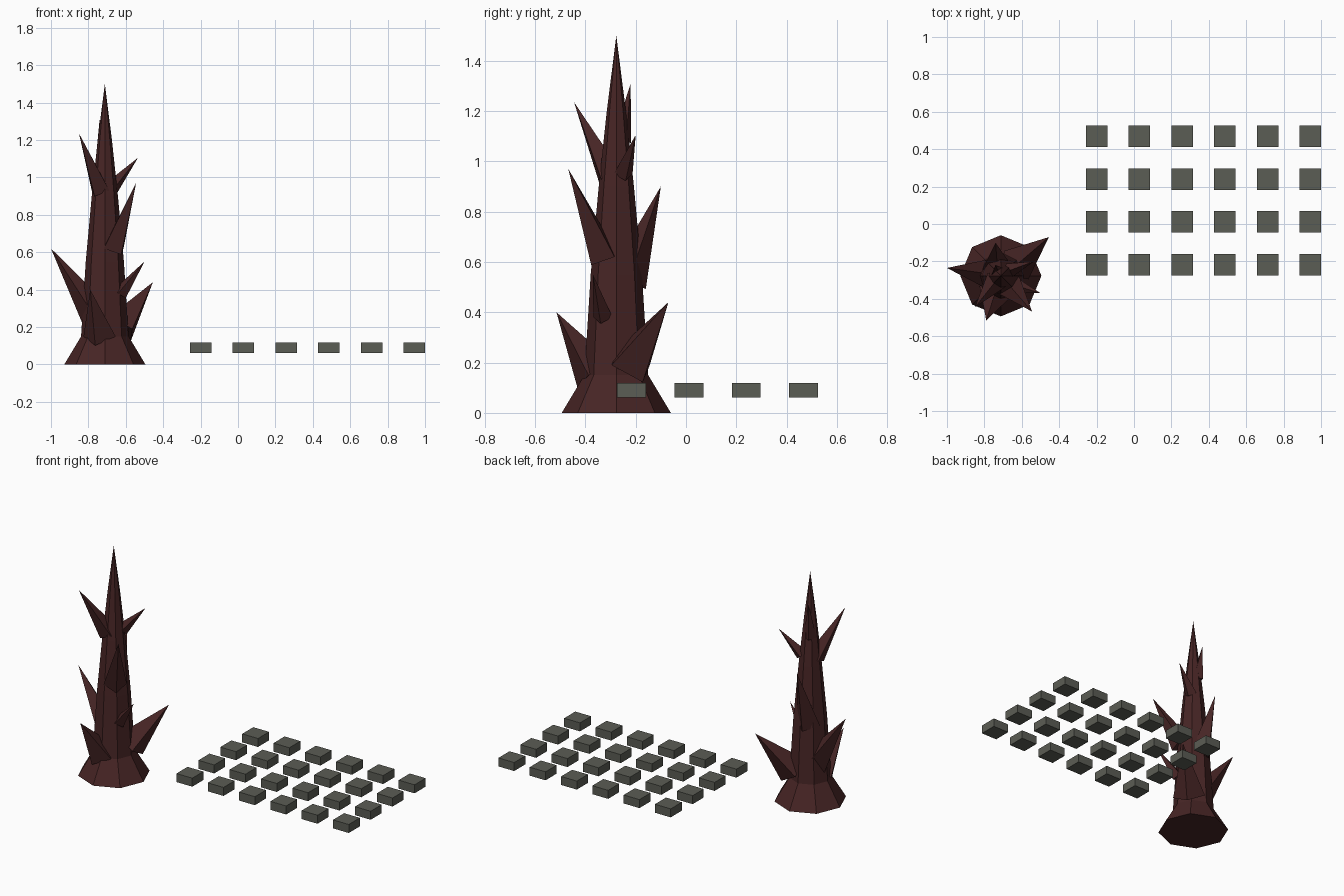
import bpy, bmesh
from math import cos, sin, pi
from mathutils import Vector

if "Cube" in bpy.data.objects:
    bpy.data.objects.remove(bpy.data.objects["Cube"])

CX, CY = -0.712, -0.277


def material(name, rgb):
    m = bpy.data.materials.new(name)
    m.diffuse_color = (*rgb, 1)
    m.use_nodes = True
    m.node_tree.nodes["Principled BSDF"].inputs["Base Color"].default_value = m.diffuse_color
    return m


bark = material("dark red bark", (0.062, 0.018, 0.018))
stone = material("grey stone", (0.105, 0.109, 0.09))


def make(name, bm, mat):
    bmesh.ops.recalc_face_normals(bm, faces=bm.faces[:])
    me = bpy.data.meshes.new(name)
    bm.to_mesh(me)
    bm.free()
    me.materials.append(mat)
    ob = bpy.data.objects.new(name, me)
    bpy.context.collection.objects.link(ob)
    return ob


# Trunk: octagonal rings tapering to a point
bm = bmesh.new()
rings = []
for z, r in [(0, .217), (.15, .127), (.55, .102), (.9, .07), (1.2, .038)]:
    rings.append([bm.verts.new((CX + r * cos(k * pi / 4), CY + r * sin(k * pi / 4), z))
                  for k in range(8)])
tip = bm.verts.new((CX, CY, 1.5))
bm.faces.new(rings[0][::-1])
for k in range(8):
    j = (k + 1) % 8
    for a, b in zip(rings, rings[1:]):
        bm.faces.new((a[k], a[j], b[j], b[k]))
    bm.faces.new((rings[-1][k], rings[-1][j], tip))
make("trunk", bm, bark)


# Thorns: four-sided spikes with one ridge facing down and outward
def thorn(name, base, tip, r):
    base, tip = Vector(base), Vector(tip)
    axis = (tip - base).normalized()
    side = axis.cross(Vector((0, 0, 1))).normalized()
    up = side.cross(axis)
    bm = bmesh.new()
    ring = [bm.verts.new(base + d * r) for d in (side, up, -side, -up)]
    end = bm.verts.new(tip)
    bm.faces.new(ring)
    for k in range(4):
        bm.faces.new((ring[k], ring[(k + 1) % 4], end))
    make(name, bm, bark)


for i, spec in enumerate([
    ((-.75, -.27, .25), (-1.0, -.235, .62), .09),
    ((-.63, -.22, .19), (-.455, -.07, .44), .10),
    ((-.74, -.36, .15), (-.79, -.515, .40), .09),
    ((-.63, -.33, .38), (-.50, -.37, .55), .04),
    ((-.665, -.33, .62), (-.545, -.468, .97), .07),
    ((-.73, -.235, .52), (-.74, -.10, .90), .08),
    ((-.735, -.30, .93), (-.85, -.445, 1.235), .06),
    ((-.67, -.25, .95), (-.535, -.20, 1.105), .04),
    ((-.725, -.255, 1.08), (-.74, -.22, 1.31), .04),
]):
    thorn(f"thorn_{i + 1}", *spec)

# Grid of floating stone blocks
for i in range(6):
    for j in range(4):
        bm = bmesh.new()
        bmesh.ops.create_cube(bm, size=1)
        bmesh.ops.scale(bm, vec=(.115, .115, .056), verts=bm.verts)
        bmesh.ops.translate(bm, vec=(-.199 + .2283 * i, -.217 + .2283 * j, .09), verts=bm.verts)
        make(f"block_{i + 1}_{j + 1}", bm, stone)
